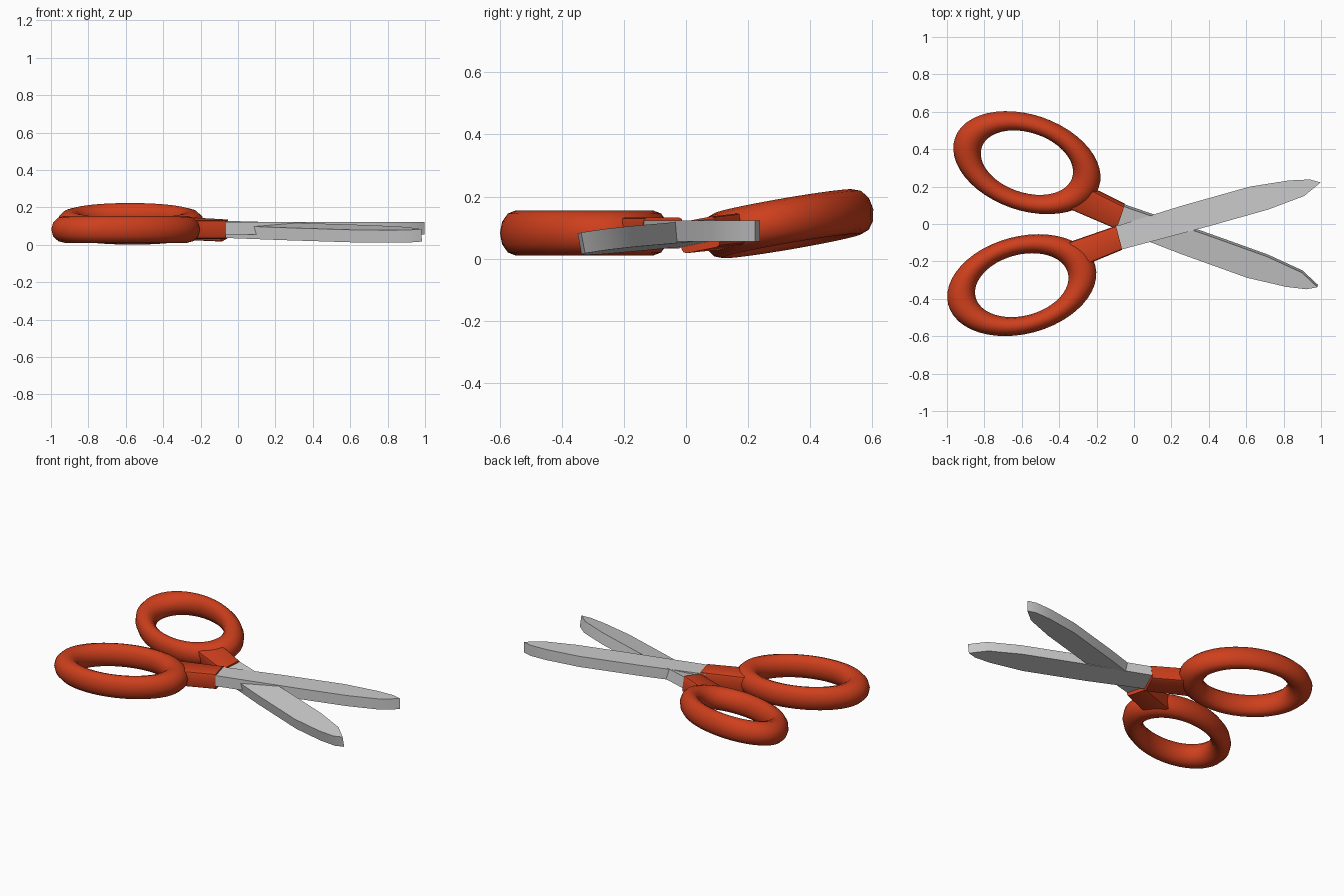
import bpy, bmesh, math
from mathutils import Matrix, Vector

if "Cube" in bpy.data.objects:
    bpy.data.objects.remove(bpy.data.objects["Cube"])

red = bpy.data.materials.new("handle_red")
red.diffuse_color = (0.62, 0.05, 0.012, 1)
red.use_nodes = True
red.node_tree.nodes["Principled BSDF"].inputs["Base Color"].default_value = red.diffuse_color

RING = Vector((-0.60, -0.327, 0.0825))   # finger ring centre of the flat half

BLADE = [(-0.13, -0.022), (-0.096, -0.012), (0.25, 0.096), (0.62, 0.2), (0.83, 0.233),
         (0.94, 0.238), (0.998, 0.222), (0.91, 0.15), (0.72, 0.078), (0.4, -0.012),
         (-0.065, -0.136), (-0.10, -0.145)]
NECK = [(-0.37, -0.105), (-0.096, -0.010), (-0.063, -0.138), (-0.25, -0.215)]


def finish(bm, name, matrix, mat=None, smooth=30):
    bm.transform(matrix)
    bmesh.ops.recalc_face_normals(bm, faces=bm.faces)
    me = bpy.data.meshes.new(name)
    bm.to_mesh(me)
    bm.free()
    ob = bpy.data.objects.new(name, me)
    bpy.context.collection.objects.link(ob)
    if mat:
        me.materials.append(mat)
    bpy.ops.object.select_all(action='DESELECT')
    ob.select_set(True)
    bpy.context.view_layer.objects.active = ob
    bpy.ops.object.shade_smooth_by_angle(angle=math.radians(smooth))
    return ob


def plate(outline, z0, z1, bevel=0.0):
    bm = bmesh.new()
    face = bm.faces.new([bm.verts.new((x, y, z0)) for x, y in outline])
    ext = bmesh.ops.extrude_face_region(bm, geom=[face])
    top = [v for v in ext["geom"] if isinstance(v, bmesh.types.BMVert)]
    bmesh.ops.translate(bm, verts=top, vec=(0, 0, z1 - z0))
    if bevel:
        # round only the long edges of the neck
        level = [e for e in bm.edges if abs(e.verts[0].co.z - e.verts[1].co.z) < 1e-5
                 and abs(e.verts[0].co.x - e.verts[1].co.x) > 0.15]
        bmesh.ops.bevel(bm, geom=level, offset=bevel, segments=2, profile=0.5,
                        affect='EDGES')
    return bm


def ring(seg=48, sides=12):
    # stretched torus
    bm = bmesh.new()
    loops = []
    for i in range(seg):
        a = 2 * math.pi * i / seg
        loop = []
        for j in range(sides):
            b = 2 * math.pi * j / sides
            r = 0.2115 + 0.0485 * math.cos(b)
            loop.append(bm.verts.new((1.565 * r * math.cos(a), r * math.sin(a),
                                      0.0725 * math.sin(b))))
        loops.append(loop)
    for i in range(seg):
        p, q = loops[i], loops[(i + 1) % seg]
        for j in range(sides):
            k = (j + 1) % sides
            bm.faces.new((p[j], q[j], q[k], p[k]))
    bm.transform(Matrix.Translation(RING) @ Matrix.Rotation(math.radians(15), 4, 'Z'))
    return bm


def half(tag, matrix):
    finish(ring(), tag + "_finger_ring", matrix, red, 60)
    finish(plate(NECK, 0.032, 0.133, 0.015), tag + "_handle_neck", matrix, red)
    finish(plate(BLADE, 0.055, 0.123), tag + "_blade", matrix)


# flat half
half("lower", Matrix.Identity(4))

# mirrored half, opened a little more and tilted
tilt = Vector((0, 0, 1)).rotation_difference(Vector((-0.035, -0.186, 1))).to_matrix().to_4x4()
half("upper", Matrix.Translation((-0.5725, 0.328, 0.1125)) @ tilt
     @ Matrix.Rotation(math.radians(-4.2), 4, 'Z')
     @ Matrix.Diagonal((1, -1, 1, 1)) @ Matrix.Translation(-RING))
